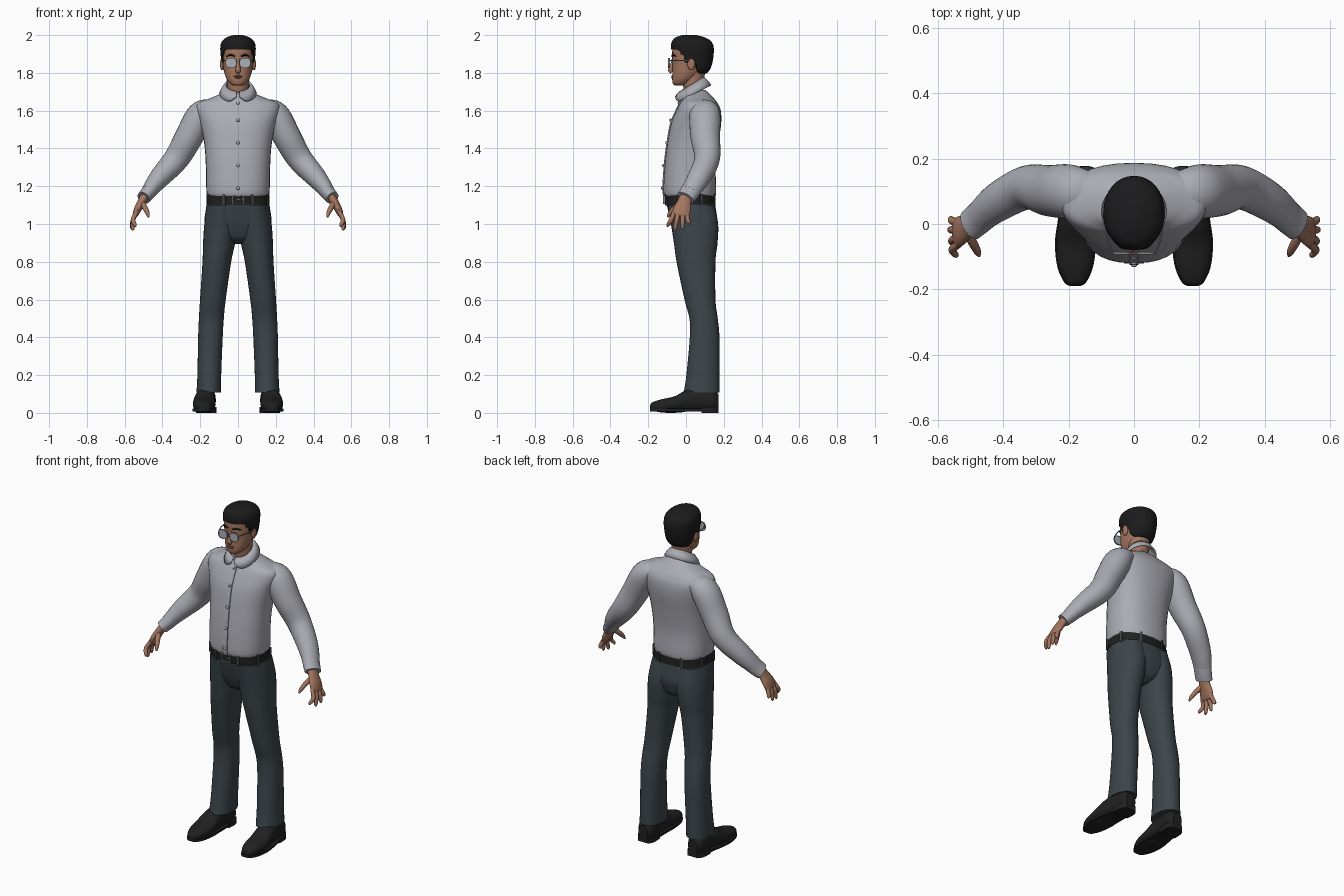
import bpy, bmesh, math
from mathutils import Vector

cube = bpy.data.objects.get("Cube")
if cube:
    bpy.data.objects.remove(cube, do_unlink=True)

made = []


def material(name, red, green, blue):
    mat = bpy.data.materials.new(name)
    mat.use_nodes = True
    colour = (red, green, blue, 1)
    mat.diffuse_color = colour
    mat.node_tree.nodes["Principled BSDF"].inputs["Base Color"].default_value = colour
    return mat


shirt = material("shirt grey", .41, .41, .46)
cloth = material("trouser slate", .045, .06, .07)
skin = material("skin", .37, .18, .115)
lip = material("lip", .27, .11, .08)
black = material("hair black", .011, .011, .012)
leather = material("black leather", .015, .015, .015)
glass = material("lens grey", .40, .44, .47)
metal = material("metal", .24, .24, .25)


def add_object(name, bm, mat):
    bmesh.ops.recalc_face_normals(bm, faces=bm.faces[:])
    mesh = bpy.data.meshes.new(name)
    bm.to_mesh(mesh)
    bm.free()
    mesh.materials.append(mat)
    obj = bpy.data.objects.new(name, mesh)
    bpy.context.collection.objects.link(obj)
    made.append(obj)
    return obj


def spline(rows, steps=6):
    """Smooth curve through rows of numbers."""
    out = []
    last = len(rows) - 1
    for i in range(last):
        a, b, c, d = rows[max(i - 1, 0)], rows[i], rows[i + 1], rows[min(i + 2, last)]
        for k in range(steps):
            t = k / steps
            out.append([q + t * ((r - p) + t * ((2 * p - 5 * q + 4 * r - s)
                        + t * (3 * (q - r) + s - p))) / 2
                        for p, q, r, s in zip(a, b, c, d)])
    return out + [list(rows[-1])]


def oval(centre, u, v, power=2, sides=32):
    """Closed superellipse ring around a centre."""
    ring = []
    for k in range(sides):
        a = math.tau * k / sides
        c, s = math.cos(a), math.sin(a)
        ring.append(centre + u * math.copysign(abs(c) ** (2 / power), c)
                    + v * math.copysign(abs(s) ** (2 / power), s))
    return ring


def loft(name, rings, mat, caps=True, wrap=True):
    bm = bmesh.new()
    grid = [[bm.verts.new(p) for p in ring] for ring in rings]
    n = len(grid[0])
    for low, high in zip(grid, grid[1:]):
        for k in range(n if wrap else n - 1):
            j = (k + 1) % n
            bm.faces.new((low[k], low[j], high[j], high[k]))
    if caps:
        bm.faces.new(grid[0])
        bm.faces.new(grid[-1])
    return add_object(name, bm, mat)


def body(name, rows, mat, power=2, side=1):
    """Upright form from rows of z, centre x, half width, front y, back y."""
    rings = [oval(Vector((side * x, (f + b) / 2, z)), Vector((w, 0, 0)),
                  Vector((0, (b - f) / 2, 0)), power) for z, x, w, f, b in spline(rows)]
    return loft(name, rings, mat)


def limb(name, rows, mat, side=1, sides=20):
    """Swept form from rows of x, y, z, thickness, breadth."""
    pts = spline(rows)
    rings = []
    for i, (x, y, z, thick, broad) in enumerate(pts):
        t = (Vector(pts[min(i + 1, len(pts) - 1)][:3]) - Vector(pts[max(i - 1, 0)][:3])).normalized()
        ref = Vector((0, 1, 0)) if abs(t.y) < .9 else Vector((0, 0, 1))
        v = (ref - t * ref.dot(t)).normalized()
        ring = oval(Vector((x, y, z)), v.cross(t) * thick, v * broad, 2, sides)
        rings.append([Vector((side * p.x, p.y, p.z)) for p in ring])
    return loft(name, rings, mat)


def ball(name, centre, size, mat):
    bm = bmesh.new()
    bmesh.ops.create_uvsphere(bm, u_segments=20, v_segments=12, radius=1)
    for v in bm.verts:
        v.co = Vector(centre) + v.co * Vector(size)
    return add_object(name, bm, mat)


def box(name, centre, size, mat, turn=0):
    bm = bmesh.new()
    bmesh.ops.create_cube(bm, size=1)
    for v in bm.verts:
        v.co = v.co * Vector(size)
    obj = add_object(name, bm, mat)
    obj.location, obj.rotation_euler.z = centre, turn
    return obj


# Shirt body, placket and buttons
torso = [(1.14, 0, .155, -.105, .15), (1.17, 0, .167, -.12, .16), (1.3, 0, .17, -.114, .157),
         (1.42, 0, .178, -.1, .17), (1.53, 0, .2, -.08, .186), (1.6, 0, .222, -.052, .184),
         (1.64, 0, .212, -.032, .167), (1.665, 0, .15, -.018, .148), (1.69, 0, .09, -.012, .125),
         (1.71, 0, .055, .0, .1)]
body("shirt_body", torso, shirt, 2.35)
front = [(r[0], r[3]) for r in spline(torso) if 1.15 < r[0] < 1.68]
loft("shirt_placket", [[Vector((x, y + d, z)) for x, d in
     ((-.014, .006), (-.014, -.005), (.014, -.005), (.014, .006))] for z, y in front], shirt)
for height in (1.19, 1.31, 1.43, 1.55, 1.64):
    y = min(front, key=lambda p: abs(p[0] - height))[1]
    ball("shirt_button", (0, y - .006, height), (.009, .006, .009), shirt)

# Folded collar, open at the throat
top, middle, bottom = [], [], []
for k in range(49):
    a = .1 + (math.tau - .2) * k / 48
    c, s = math.cos(a), math.sin(a)
    near = min(a, math.tau - a)
    top.append(Vector((.064 * s, .032 - .06 * c, 1.738 - .037 * c)))
    bottom.append(Vector((.095 * s, .038 - .092 * c,
                          1.687 - .046 * c + .035 * math.exp(-(near / .33) ** 2))))
    middle.append(top[-1].lerp(bottom[-1], .5) + Vector((s, -c, 0)) * .004)
collar = loft("shirt_collar", [top, middle, bottom], shirt, caps=False, wrap=False)
thick = collar.modifiers.new("thickness", "SOLIDIFY")
thick.thickness, thick.offset = .01, 0

# Trousers seat, belt, loops and buckle
body("trousers_seat", [(.895, 0, .03, .0, .1), (.92, 0, .1, -.04, .14), (.96, 0, .155, -.062, .157),
                       (1.01, 0, .177, -.08, .167), (1.08, 0, .17, -.097, .158),
                       (1.125, 0, .162, -.105, .15)], cloth, 2.3)
body("belt", [(1.103, 0, .168, -.112, .157), (1.155, 0, .166, -.114, .156)], leather, 2.3)
for k in range(8):
    a = math.tau * (k + .5) / 8
    spot = oval(Vector((0, .022, 1.128)), Vector((.17, 0, 0)), Vector((0, .136, 0)), 2.3, 16)[2 * k + 1]
    box("belt_loop", spot, (.008, .014, .062), cloth, a)
for sign in (-1, 1):
    box("buckle_side", (sign * .028, -.116, 1.129), (.006, .01, .046), metal)
    box("buckle_bar", (0, -.116, 1.129 + sign * .021), (.056, .01, .005), metal)
box("buckle_pin", (.012, -.117, 1.129), (.028, .007, .005), metal)

# Paired limbs
for side, word in ((1, "left"), (-1, "right")):
    body(word + "_trouser_leg", [
        (.108, .155, .065, -.012, .178), (.2, .152, .063, .002, .178), (.4, .146, .065, .02, .177),
        (.5, .141, .066, .018, .168), (.6, .133, .068, -.008, .156), (.8, .112, .076, -.05, .156),
        (.9, .1, .085, -.064, .167), (1.0, .09, .088, -.08, .17), (1.1, .083, .08, -.098, .15)],
        cloth, 2.15, side)

    # Shoe upper, sole and heel run from toe to heel
    shoe = spline([(-.19, .18, .012, .02, .04), (-.178, .18, .031, .01, .056),
                   (-.13, .18, .052, .006, .072), (-.06, .179, .06, .006, .088),
                   (0, .176, .056, .008, .12), (.07, .17, .05, .008, .135),
                   (.14, .166, .048, .008, .125), (.172, .165, .03, .01, .1)])
    loft(word + "_shoe", [oval(Vector((side * x, y, (lo + hi) / 2)), Vector((w, 0, 0)),
         Vector((0, 0, (hi - lo) / 2)), 2.3) for y, x, w, lo, hi in shoe], leather)
    for part, start, low, high in (("sole", -1, .008, .022), ("heel", .07, 0, .03)):
        run = [r for r in shoe if r[0] > start]
        outline = [(x + w + .003, y) for y, x, w, _, _ in run]
        outline += [(x - w - .003, y) for y, x, w, _, _ in reversed(run)]
        loft(word + "_shoe_" + part, [[Vector((side * x, y, z)) for x, y in outline]
             for z in (low, high)], leather)
    ball(word + "_forefoot_tread", (side * .18, -.08, .012), (.052, .085, .012), leather)

    # Sleeve and cuff
    limb(word + "_sleeve", [
        (.13, .1, 1.615, .045, .06), (.195, .1, 1.578, .074, .082), (.26, .102, 1.46, .074, .078),
        (.327, .112, 1.345, .067, .067), (.415, .068, 1.245, .055, .06),
        (.475, .02, 1.17, .039, .05)], shirt, side, 28)
    limb(word + "_cuff", [(.458, .034, 1.19, .043, .053), (.478, .016, 1.163, .039, .052),
                          (.5, -.003, 1.138, .036, .05)], shirt, side, 28)

    # Hand with four fingers and thumb
    limb(word + "_palm", [(.485, .01, 1.16, .024, .034), (.508, -.008, 1.12, .022, .036),
                          (.53, -.02, 1.08, .02, .046), (.543, -.028, 1.05, .015, .046),
                          (.547, -.03, 1.038, .008, .038)], skin, side)
    for finger, y, tip_x, tip_y, tip_z in (("index", -.062, .545, -.095, .985),
                                           ("middle", -.04, .557, -.058, .966),
                                           ("ring", -.018, .562, -.018, .972),
                                           ("little", .003, .56, .016, .998)):
        limb(word + "_" + finger + "_finger", [
            (.536, y, 1.065, .011, .011), (.556, (y + tip_y) / 2, 1.022, .012, .012),
            (tip_x, tip_y, tip_z + .01, .009, .009), (tip_x - .002, tip_y, tip_z, .003, .003)],
            skin, side, 12)
    limb(word + "_thumb", [(.51, -.025, 1.115, .014, .016), (.492, -.06, 1.085, .014, .014),
                           (.479, -.085, 1.057, .011, .011), (.474, -.098, 1.036, .004, .004)],
         skin, side, 12)

    # Ear, eyebrow and spectacles
    ball(word + "_ear", (side * .085, .028, 1.846), (.01, .02, .032), skin)
    limb(word + "_eyebrow", [(.015, -.074, 1.888, .004, .004), (.038, -.07, 1.895, .005, .005),
                             (.06, -.053, 1.888, .003, .003)], black, side, 8)
    eye = Vector((side * .037, -.09, 1.853))
    wide, tall = Vector((.027, side * .0, 0)), Vector((0, 0, .025))
    loft(word + "_lens", [oval(eye + Vector((0, d, 0)), wide, tall, 2.6)
                          for d in (-.002, .002)], glass)
    loft(word + "_lens_rim", [oval(eye + Vector((0, d, 0)), wide * g, tall * g, 2.6) for g, d in
         ((.97, -.004), (1.08, -.004), (1.08, .004), (.97, .004), (.97, -.004))], metal, caps=False)
    limb(word + "_temple_arm", [(.064, -.09, 1.865, .003, .003), (.082, -.04, 1.866, .003, .003),
                                (.09, .03, 1.864, .003, .003)], metal, side, 8)
box("spectacle_bridge", (0, -.09, 1.859), (.02, .005, .005), metal)

# Neck, head, nose and mouth
body("neck", [(1.66, 0, .05, -.005, .09), (1.72, 0, .055, -.014, .09),
              (1.78, 0, .058, -.02, .098), (1.82, 0, .06, -.02, .105)], skin)
body("head", [(1.733, 0, .022, -.058, -.01), (1.742, 0, .04, -.069, .015), (1.765, 0, .059, -.073, .05),
              (1.8, 0, .072, -.072, .085), (1.84, 0, .079, -.071, .11), (1.88, 0, .083, -.073, .125),
              (1.93, 0, .083, -.07, .13), (1.97, 0, .06, -.04, .1), (1.985, 0, .03, 0, .06)],
     skin, 2.15)
limb("nose", [(0, -.068, 1.875, .008, .007), (0, -.075, 1.84, .01, .009), (0, -.082, 1.815, .014, .013),
              (0, -.075, 1.802, .011, .009)], skin)
ball("upper_lip", (0, -.0715, 1.783), (.024, .006, .005), lip)
ball("lower_lip", (0, -.0715, 1.775), (.02, .007, .005), lip)

# Hair cap, lifted to the hairline
hair = body("hair", [(1.788, 0, .058, .0, .1), (1.82, 0, .08, -.05, .128), (1.87, 0, .089, -.073, .143),
                     (1.93, 0, .094, -.08, .147), (1.965, 0, .086, -.075, .135),
                     (1.987, 0, .062, -.057, .102), (2.0, 0, .025, -.02, .055)], black, 2.1)


def ease(y, start, end):
    t = min(max((y - start) / (end - start), 0), 1)
    return t * t * (3 - 2 * t)


for v in hair.data.vertices:
    line = 1.923 - .07 * ease(v.co.y, -.045, -.005) - .055 * ease(v.co.y, .035, .07)
    if v.co.z < line:
        if v.co.z < line - .012:
            v.co.x *= .8
            v.co.y = .035 + (v.co.y - .035) * .8
        v.co.z = line

# Smooth shading with crisp edges
for obj in bpy.context.selected_objects:
    obj.select_set(False)
for obj in made:
    obj.select_set(True)
bpy.context.view_layer.objects.active = made[0]
bpy.ops.object.shade_smooth_by_angle(angle=math.radians(42))
